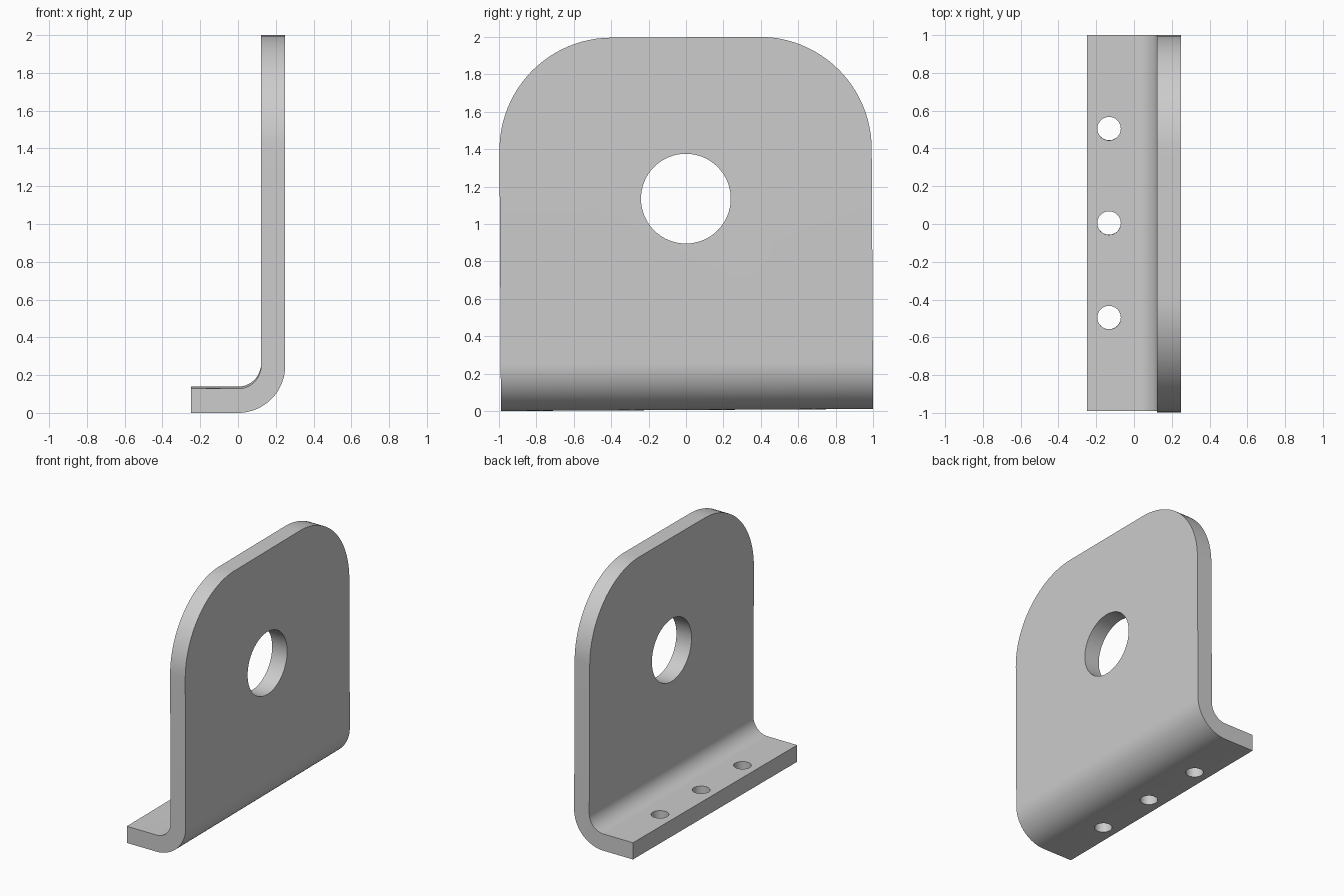
import bpy, bmesh
from math import sin, cos, pi
from mathutils import Matrix, Vector

if "Cube" in bpy.data.objects:
    bpy.data.objects.remove(bpy.data.objects["Cube"])

HALF = 0.995      # half width along y
TOP = 1.993       # plate height
OUT, INN = 0.25, 0.122   # outer and inner bend radii
THICK = OUT - INN
TILT = 0.0055     # slight lean about x

grey = bpy.data.materials.new("grey metal")
grey.use_nodes = True
colour = (0.604, 0.604, 0.604, 1)
grey.diffuse_color = colour
grey.node_tree.nodes["Principled BSDF"].inputs["Base Color"].default_value = colour


def arc(radius, steps=20):
    """Quarter bend from the foot up to the wall."""
    return [(radius * sin(i / steps * pi / 2), OUT - radius * cos(i / steps * pi / 2))
            for i in range(steps + 1)]


def make_object(name, bm):
    mesh = bpy.data.meshes.new(name)
    bmesh.ops.recalc_face_normals(bm, faces=bm.faces)
    bm.to_mesh(mesh)
    bm.free()
    mesh.materials.append(grey)
    obj = bpy.data.objects.new(name, mesh)
    bpy.context.collection.objects.link(obj)
    return obj


# Bent plate: L-shaped section extruded along y
section = ([(-OUT, 0)] + arc(OUT) + [(OUT, TOP), (INN, TOP)]
           + arc(INN)[::-1] + [(-OUT, THICK)])
bm = bmesh.new()
face = bm.faces.new([bm.verts.new((x, -HALF, z)) for x, z in section])
new = bmesh.ops.extrude_face_region(bm, geom=[face])["geom"]
bmesh.ops.translate(bm, vec=(0, 2 * HALF, 0),
                    verts=[g for g in new if isinstance(g, bmesh.types.BMVert)])

# Rounded top corners
corners = [e for e in bm.edges
           if all(v.co.z > TOP - 0.01 for v in e.verts)
           and abs(e.verts[0].co.y - e.verts[1].co.y) < 0.01]
bmesh.ops.bevel(bm, geom=corners, offset=0.6, segments=24, profile=0.5, affect='EDGES')
bracket = make_object("angle_bracket", bm)


def drill(name, radius, centre, axis):
    """Cut a round hole through the bracket."""
    bm = bmesh.new()
    turn = Vector((0, 0, 1)).rotation_difference(Vector(axis)).to_matrix().to_4x4()
    bmesh.ops.create_cone(bm, cap_ends=True, segments=64, radius1=radius, radius2=radius,
                          depth=0.4, matrix=Matrix.Translation(centre) @ turn)
    cutter = make_object(name, bm)
    cutter.hide_render = True
    mod = bracket.modifiers.new(name, 'BOOLEAN')
    mod.operation = 'DIFFERENCE'
    mod.solver = 'EXACT'
    mod.object = cutter
    bpy.context.view_layer.objects.active = bracket
    bpy.ops.object.modifier_apply(modifier=name)
    bpy.data.objects.remove(cutter)


# Large wall hole and three foot holes
drill("wall_hole", 0.24, (0.18, 0, 1.13), (1, 0, 0))
for y in (-0.5, 0, 0.5):
    drill("foot_hole", 0.062, (-0.132, y, 0.06), (0, 0, 1))

# Lean and settle on the ground
bracket.data.transform(Matrix.Translation((0, 0, 1)) @ Matrix.Rotation(TILT, 4, 'X')
                       @ Matrix.Translation((0, 0, -1)))
low = min(v.co.z for v in bracket.data.vertices)
bracket.data.transform(Matrix.Translation((0, 0, -low)))

bpy.ops.object.select_all(action='DESELECT')
bracket.select_set(True)
bpy.context.view_layer.objects.active = bracket
bpy.ops.object.shade_smooth_by_angle(angle=pi / 6)
